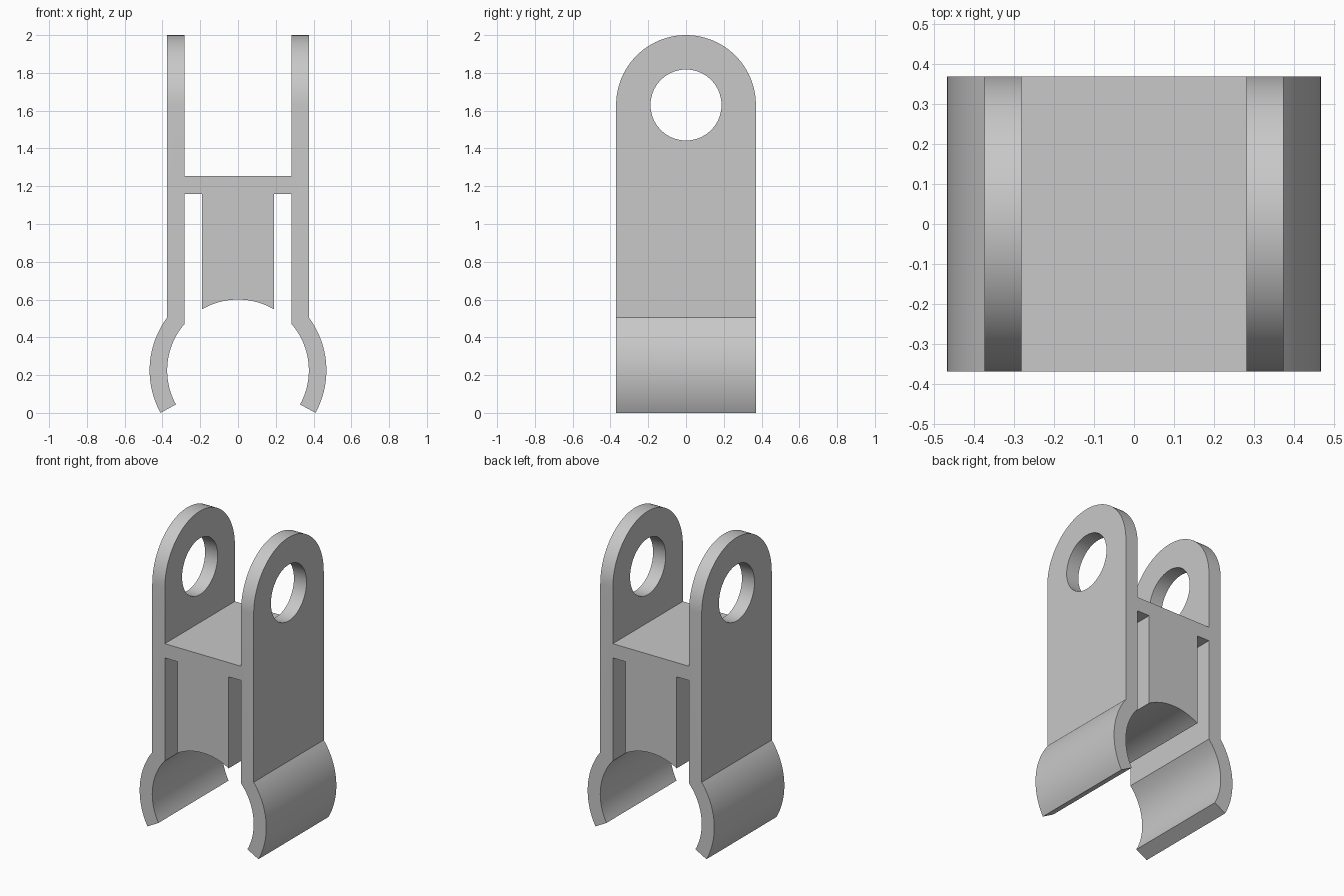
import bpy, bmesh
from math import sin, cos, acos, asin, pi, radians
from mathutils import Vector

cube = bpy.data.objects.get("Cube")
if cube:
    bpy.data.objects.remove(cube, do_unlink=True)

# Main dimensions
HALF_DEPTH = 0.37
ARM_IN, ARM_OUT = 0.282, 0.375
WEB_LOW, WEB_TOP = 1.16, 1.255
BLOCK = 0.19
GRIP_Z, GRIP_IN, GRIP_OUT = 0.225, 0.375, 0.468
EYE_Z, EYE_R = 1.63, 0.188

grey = bpy.data.materials.new("light grey")
grey.use_nodes = True
colour = (0.58, 0.58, 0.58, 1)
grey.diffuse_color = colour
grey.node_tree.nodes["Principled BSDF"].inputs["Base Color"].default_value = colour


def arc(r, z, start, end, steps):
    """Points of a circular arc centred on the middle plane."""
    angles = [start + (end - start) * i / steps for i in range(steps + 1)]
    return [(r * cos(a), z + r * sin(a)) for a in angles]


def extrude(name, outline, to_3d, push):
    """Solid made from a flat outline pushed along a vector."""
    bm = bmesh.new()
    face = bm.faces.new([bm.verts.new(to_3d(u, v)) for u, v in outline])
    new = bmesh.ops.extrude_face_region(bm, geom=[face])["geom"]
    bmesh.ops.translate(bm, vec=Vector(push),
                        verts=[g for g in new if isinstance(g, bmesh.types.BMVert)])
    bmesh.ops.recalc_face_normals(bm, faces=bm.faces)
    mesh = bpy.data.meshes.new(name)
    bm.to_mesh(mesh)
    bm.free()
    mesh.materials.append(grey)
    obj = bpy.data.objects.new(name, mesh)
    bpy.context.collection.objects.link(obj)
    return obj


def cut(obj, cutter, operation):
    """Apply a boolean and discard its cutter."""
    cutter.hide_render = True
    mod = obj.modifiers.new("cut", 'BOOLEAN')
    mod.operation, mod.solver, mod.object = operation, 'EXACT', cutter
    bpy.context.view_layer.objects.active = obj
    bpy.ops.object.modifier_apply(modifier=mod.name)
    bpy.data.objects.remove(cutter, do_unlink=True)


# Front profile: web, arm, curved grip jaw and central saddle block
tip = -asin(GRIP_Z / GRIP_OUT)
half = [(0, WEB_TOP), (ARM_IN, WEB_TOP), (ARM_IN, 2.2), (ARM_OUT, 2.2)]
half += arc(GRIP_OUT, GRIP_Z, acos(ARM_OUT / GRIP_OUT), tip, 24)
half += arc(GRIP_IN, GRIP_Z, tip, acos(ARM_IN / GRIP_IN), 24)
half += [(ARM_IN, WEB_LOW), (BLOCK, WEB_LOW)]
half += arc(GRIP_IN, GRIP_Z, acos(BLOCK / GRIP_IN), pi / 2, 12)
outline = half + [(-x, z) for x, z in reversed(half[1:-1])]
clip = extrude("clevis_clip", outline, lambda x, z: (x, -0.5, z), (0, 1, 0))

# Rounded side silhouette trims the depth and the arm tops
side = [(-HALF_DEPTH, -0.2), (HALF_DEPTH, -0.2)] + arc(HALF_DEPTH, EYE_Z, 0, pi, 48)
trim = extrude("side_trim", side, lambda y, z: (-1, y, z), (2, 0, 0))
cut(clip, trim, 'INTERSECT')

# Pin holes through both arms
hole = arc(EYE_R, EYE_Z, 0, 2 * pi, 64)[:-1]
pin = extrude("pin_cutter", hole, lambda y, z: (-1, y, z), (2, 0, 0))
cut(clip, pin, 'DIFFERENCE')

# Smooth curves with crisp edges
bpy.ops.object.select_all(action='DESELECT')
clip.select_set(True)
bpy.context.view_layer.objects.active = clip
bpy.ops.object.shade_smooth_by_angle(angle=radians(25))
